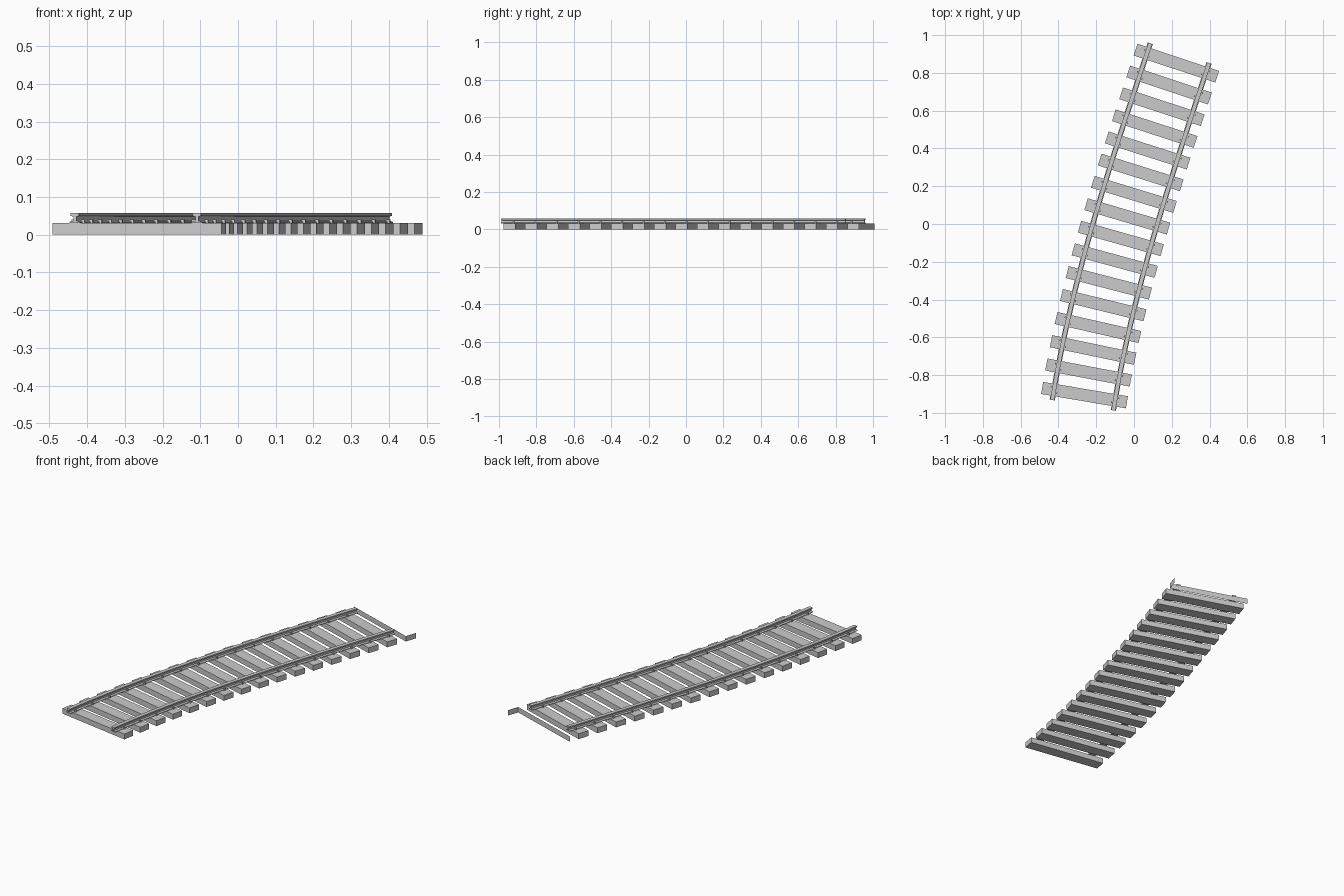
import bpy, bmesh, math
from mathutils import Vector, Matrix

if "Cube" in bpy.data.objects:
    bpy.data.objects.remove(bpy.data.objects["Cube"])

PITCH, COUNT = 0.1217, 16
TOTAL = PITCH * (COUNT - 1)
START = Vector((-0.262, -0.906, 0))
SLEEPER = (0.455, 0.065, 0.031)
GAUGE = 0.164


def heading(s):
    # Curve eases from a bend into a nearly straight run
    t = min(max(s / TOTAL, 0), 1)
    return math.radians(9.6 + 8.8 * (1 - (1 - t) ** 2))


def point(s, steps=80):
    p, d = START.copy(), s / steps
    for i in range(steps):
        h = heading((i + 0.5) * d)
        p += Vector((math.sin(h), math.cos(h), 0)) * d
    return p


def frame(s):
    return Matrix.Translation(point(s)) @ Matrix.Rotation(-heading(s), 4, 'Z')


def finish(name, bm):
    mesh = bpy.data.meshes.new(name)
    bm.to_mesh(mesh)
    bm.free()
    ob = bpy.data.objects.new(name, mesh)
    bpy.context.collection.objects.link(ob)
    return ob


def box(name, mat, centre, size):
    bm = bmesh.new()
    bmesh.ops.create_cube(bm, size=1)
    bmesh.ops.scale(bm, vec=size, verts=bm.verts)
    bmesh.ops.translate(bm, vec=centre, verts=bm.verts)
    bm.transform(mat)
    return finish(name, bm)


# Sleepers with spikes on both sides of each rail
L, W, H = SLEEPER
for i in range(COUNT):
    m = frame(i * PITCH)
    box(f"sleeper_{i + 1}", m, (0, 0, H / 2), SLEEPER)
    for side in (-1, 1):
        for edge in (-1, 1):
            box("rail_spike", m,
                (side * (GAUGE + edge * 0.015), edge * 0.014, H + 0.005),
                (0.010, 0.008, 0.010))

# Open end sleeper: only its near side and right end exist
bm = bmesh.new()
path = [(-L / 2, -W / 2), (L / 2, -W / 2), (L / 2, W / 2)]
low = [bm.verts.new((x, y, 0)) for x, y in path]
top = [bm.verts.new((x, y, H)) for x, y in path]
for i in range(2):
    bm.faces.new((low[i], low[i + 1], top[i + 1], top[i]))
bm.transform(frame(COUNT * PITCH))
finish("open_end_sleeper", bm)

# Rails: flat-bottomed profile swept along the curve
half = [(0.014, 0.031), (0.014, 0.034), (0.004, 0.037),
        (0.004, 0.048), (0.011, 0.050), (0.011, 0.0575)]
profile = half + [(-x, z) for x, z in reversed(half)]
N, S0, S1 = 32, -0.054, TOTAL + 0.056
for side, name in ((-1, "left_rail"), (1, "right_rail")):
    bm = bmesh.new()
    rings = []
    for k in range(N + 1):
        m = frame(S0 + (S1 - S0) * k / N)
        rings.append([bm.verts.new(m @ Vector((side * GAUGE + x, 0, z)))
                      for x, z in profile])
    n = len(profile)
    for a, b in zip(rings, rings[1:]):
        for j in range(n):
            bm.faces.new((a[j], a[(j + 1) % n], b[(j + 1) % n], b[j]))
    bm.faces.new(rings[0])
    bm.faces.new(rings[-1])
    bmesh.ops.recalc_face_normals(bm, faces=bm.faces)
    finish(name, bm)
